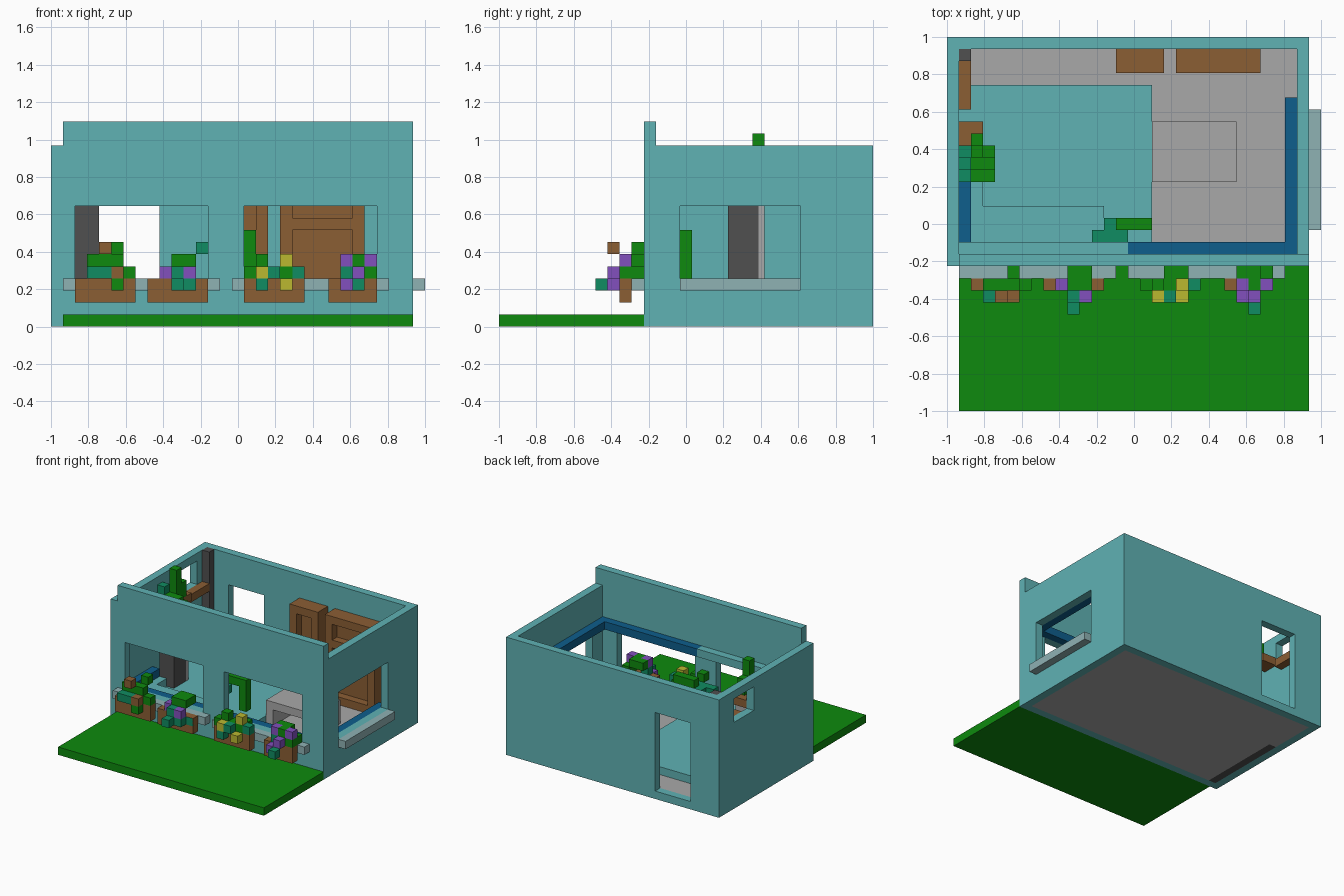
import bpy
import bmesh
from mathutils import Vector

cube = bpy.data.objects.get("Cube")
if cube:
    bpy.data.objects.remove(cube, do_unlink=True)

U = 2 / 31  # one block; all coordinates below are counted in blocks


def material(name, r, g, b):
    m = bpy.data.materials.new(name)
    m.diffuse_color = (r, g, b, 1)
    m.use_nodes = True
    node = next(n for n in m.node_tree.nodes if n.type == 'BSDF_PRINCIPLED')
    node.inputs["Base Color"].default_value = (r, g, b, 1)
    return m


TEAL = material("wall teal", 0.115, 0.445, 0.456)
SILL = material("sill pale teal", 0.275, 0.445, 0.456)
GREY = material("floor grey", 0.397, 0.397, 0.397)
DARK = material("dark grey", 0.08, 0.08, 0.08)
BROWN = material("wood brown", 0.258, 0.112, 0.034)
BLUE = material("trim blue", 0.0044, 0.112, 0.262)
GREEN = material("leaf green", 0.0044, 0.254, 0.0044)
SEA = material("sea green", 0.0052, 0.262, 0.122)
PURPLE = material("petal purple", 0.223, 0.08, 0.515)
YELLOW = material("petal yellow", 0.497, 0.479, 0.03)


def blocks(name, mat, *boxes):
    """One object made of boxes (x0, x1, y0, y1, z0, z1)."""
    bm = bmesh.new()
    for x0, x1, y0, y1, z0, z1 in boxes:
        for v in bmesh.ops.create_cube(bm, size=1)["verts"]:
            v.co = Vector((-1 + U * (x1 if v.co.x > 0 else x0),
                           -1 + U * (y1 if v.co.y > 0 else y0),
                           U * (z1 if v.co.z > 0 else z0)))
    me = bpy.data.meshes.new(name)
    bm.to_mesh(me)
    bm.free()
    me.materials.append(mat)
    ob = bpy.data.objects.new(name, me)
    bpy.context.collection.objects.link(ob)
    return ob


def carve(ob, *boxes):
    """Cut boxes out of an object and bake the result."""
    for box in boxes:
        cutter = blocks("cutter", ob.data.materials[0], box)
        cutter.hide_render = True
        mod = ob.modifiers.new("cut", 'BOOLEAN')
        mod.operation, mod.solver, mod.object = 'DIFFERENCE', 'EXACT', cutter
        dg = bpy.context.evaluated_depsgraph_get()
        ob_mesh = bpy.data.meshes.new_from_object(ob.evaluated_get(dg))
        ob.modifiers.clear()
        ob.data = ob_mesh
        bpy.data.objects.remove(cutter, do_unlink=True)


def plant(name, **cells):
    """Single-block clusters, one object per colour."""
    mats = dict(green=GREEN, sea=SEA, purple=PURPLE, yellow=YELLOW, brown=BROWN)
    for colour, spots in cells.items():
        blocks(f"{name}_{colour}", mats[colour],
               *[(x, x + 1, y, y + 1, z, z + 1) for x, y, z in spots])


# Shell with windows and back doorway
walls = blocks("walls", TEAL, (0, 30, 12, 31, 0, 15))
carve(walls,
      (1, 29, 13, 30, -1, 16),      # room
      (2, 13, 11, 14, 4, 10),       # front windows
      (16, 27, 11, 14, 4, 10),
      (28, 31, 15, 25, 4, 10),      # right-hand side window
      (-1, 2, 24, 28, 11, 14),      # small side window
      (4, 9, 29, 32, 1, 11))        # doorway
blocks("front_parapet", TEAL, (1, 30, 12, 13, 15, 17))

# Ground and floors
blocks("lawn", GREEN, (1, 30, 0, 12, 0, 1))
blocks("floor", GREY, (2, 29, 13, 30, 0, 1), (1, 2, 24, 30, 0, 1))
blocks("dark_floor_strip", DARK, (1, 2, 13, 24, 0, 1))
blocks("raised_floor", TEAL, (1, 17, 13, 27, 1, 2))
blocks("corner_bench", TEAL, (2, 3, 17, 19, 2, 3), (2, 13, 14, 17, 2, 3))

# Window trim
blocks("outer_sills", SILL, (1, 14, 11, 12, 3, 4), (15, 28, 11, 12, 3, 4),
       (30, 31, 15, 25, 3, 4))
for label, z in (("inner_sill", 3), ("window_header", 10)):
    blocks(label, BLUE, (15, 28, 13, 14, z, z + 1), (28, 29, 13, 26, z, z + 1))
blocks("inner_sill_front", BLUE, (1, 14, 13, 14, 3, 4))
blocks("inner_sill_side", BLUE, (1, 2, 14, 19, 3, 4))
blocks("front_header", TEAL, (1, 15, 13, 14, 10, 11))

# Furniture
blocks("low_table", GREY, (17, 24, 19, 24, 3, 4), (17, 18, 19, 24, 1, 3),
       (23, 24, 19, 24, 1, 3))
blocks("dark_cupboard", DARK, (2, 4, 19, 21.5, 2, 11))
blocks("cupboard_back", GREY, (2, 4, 21.5, 22, 2, 11))
blocks("corner_pipe", DARK, (1, 2, 29, 30, 1, 15))
blocks("side_shelf", BROWN, (1, 2, 25, 29, 10, 11))
tall_cabinet = blocks("tall_cabinet", BROWN, (14, 18, 28, 30, 1, 12))
carve(tall_cabinet, (15, 17, 27, 29, 2, 11))
bookcase = blocks("bookcase", BROWN, (19, 26, 28, 30, 1, 12))
carve(bookcase, (20, 25, 27, 29, 2, 8), (20, 25, 27, 29, 9, 11))

# Window boxes
blocks("planters", BROWN, *[(a, b, 10, 11, 2, 4)
                            for a, b in ((2, 7), (8, 13), (16, 21), (23, 27))])

# Flowers in the window boxes
plant("flowers_a",
      brown=[(4, 9, 6), (5, 9, 4)],
      green=[(5, 11, 6), (5, 10, 5), (4, 10, 5), (3, 10, 5), (6, 10, 4),
             (5, 10, 4), (5, 9, 3)],
      sea=[(3, 9, 4), (4, 9, 4)])
plant("flowers_b",
      green=[(10, 11, 5), (11, 11, 5), (10, 10, 5), (11, 10, 5)],
      purple=[(9, 10, 4), (11, 9, 4)],
      sea=[(10, 9, 4), (10, 9, 3), (11, 9, 3), (12, 10, 3), (10, 8, 3)])
plant("flowers_c",
      green=[(18, 11, 4), (19, 11, 4), (16, 10, 4), (17, 10, 5), (18, 10, 4),
             (19, 10, 4)],
      yellow=[(19, 10, 5), (17, 9, 4), (19, 9, 3)],
      sea=[(18, 9, 4), (20, 10, 4), (17, 9, 3)])
plant("flowers_d",
      green=[(24, 11, 5), (25, 11, 5), (26, 11, 4), (25, 10, 5), (26, 10, 4)],
      purple=[(24, 10, 5), (26, 10, 5), (25, 9, 4), (24, 9, 3)],
      sea=[(24, 10, 4), (25, 8, 3)])

# Climbing plant between the front windows
plant("wall_plant",
      green=[(14, 13, 7), (14, 15, 7), (15, 15, 7), (16, 15, 7), (16, 15, 6),
             (16, 15, 5), (16, 15, 4)],
      sea=[(12, 14, 6), (13, 14, 6), (14, 14, 6), (13, 15, 6)])

# Potted plant on top of the cupboard
blocks("cupboard_pot", BROWN, (1, 3, 22, 24, 11, 12))
blocks("cupboard_plant", GREEN, (2, 4, 19, 22, 11, 12), (2, 3, 21, 23, 12, 14),
       (2, 3, 21, 22, 14, 16), (3, 4, 20, 21, 12, 13), (2, 3, 20, 21, 12, 13))
blocks("cupboard_plant_tips", SEA, (1, 2, 19, 22, 12, 13), (1, 2, 20, 21, 13, 14))
